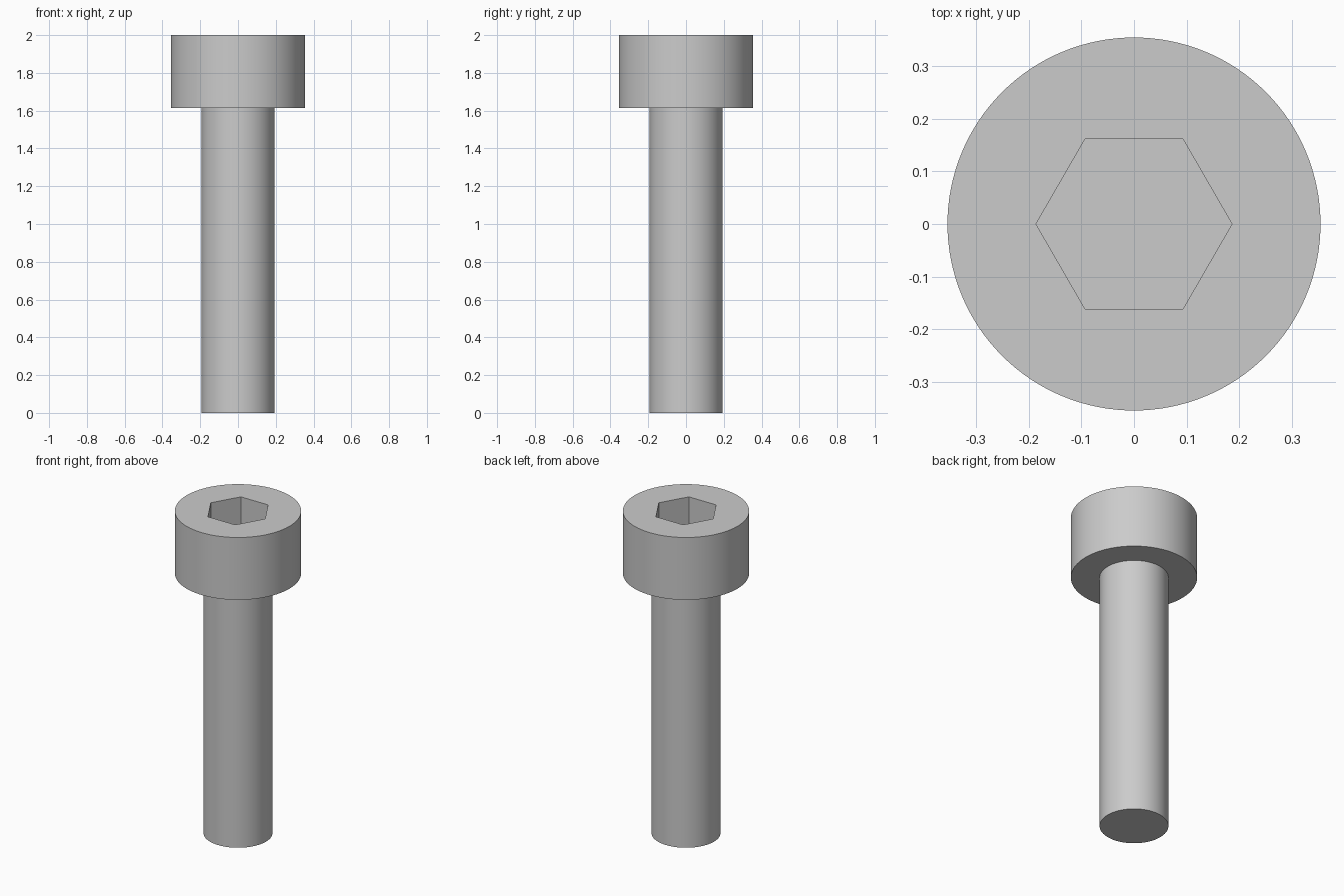
import bpy
import bmesh
import math

if "Cube" in bpy.data.objects:
    bpy.data.objects.remove(bpy.data.objects["Cube"], do_unlink=True)

SEGMENTS = 128
SHANK_R = 0.1935
HEAD_R = 0.355
HEAD_Z = 1.613
TOP_Z = 2.0
SOCKET_R = 0.1865
SOCKET_DEPTH = 0.194

steel = bpy.data.materials.new("grey steel")
steel.use_nodes = True
colour = (0.6, 0.6, 0.6, 1)
steel.diffuse_color = colour
steel.node_tree.nodes["Principled BSDF"].inputs["Base Color"].default_value = colour

bm = bmesh.new()


def ring(radius, z, count=SEGMENTS):
    """Closed loop of vertices around the z axis."""
    step = math.tau / count
    return [bm.verts.new((radius * math.cos(i * step), radius * math.sin(i * step), z))
            for i in range(count)]


def bridge(a, b):
    """Quads joining two loops of equal count."""
    for i in range(len(a)):
        j = (i + 1) % len(a)
        bm.faces.new((a[i], a[j], b[j], b[i]))


def loop_edges(loop):
    return [bm.edges.get((loop[i - 1], loop[i])) for i in range(len(loop))]


# Shank, underside of the head and head wall
profile = [(SHANK_R, 0), (SHANK_R, HEAD_Z), (HEAD_R, HEAD_Z), (HEAD_R, TOP_Z)]
rings = [ring(r, z) for r, z in profile]
for lower, upper in zip(rings, rings[1:]):
    bridge(lower, upper)
bm.faces.new(rings[0][::-1])

# Hexagonal socket with a flat floor
rim = ring(SOCKET_R, TOP_Z, 6)
floor = ring(SOCKET_R, TOP_Z - SOCKET_DEPTH, 6)
bridge(rim, floor)
bm.faces.new(floor)

# Flat top face around the socket
bmesh.ops.triangle_fill(bm, use_beauty=True, normal=(0, 0, 1),
                        edges=loop_edges(rings[-1]) + loop_edges(rim))
bmesh.ops.recalc_face_normals(bm, faces=bm.faces[:])

mesh = bpy.data.meshes.new("socket_head_bolt")
bm.to_mesh(mesh)
bm.free()
mesh.materials.append(steel)
bolt = bpy.data.objects.new("socket_head_bolt", mesh)
bpy.context.collection.objects.link(bolt)

# Smooth round walls, crisp edges
bpy.ops.object.select_all(action="DESELECT")
bolt.select_set(True)
bpy.context.view_layer.objects.active = bolt
bpy.ops.object.shade_smooth_by_angle(angle=math.radians(30))
